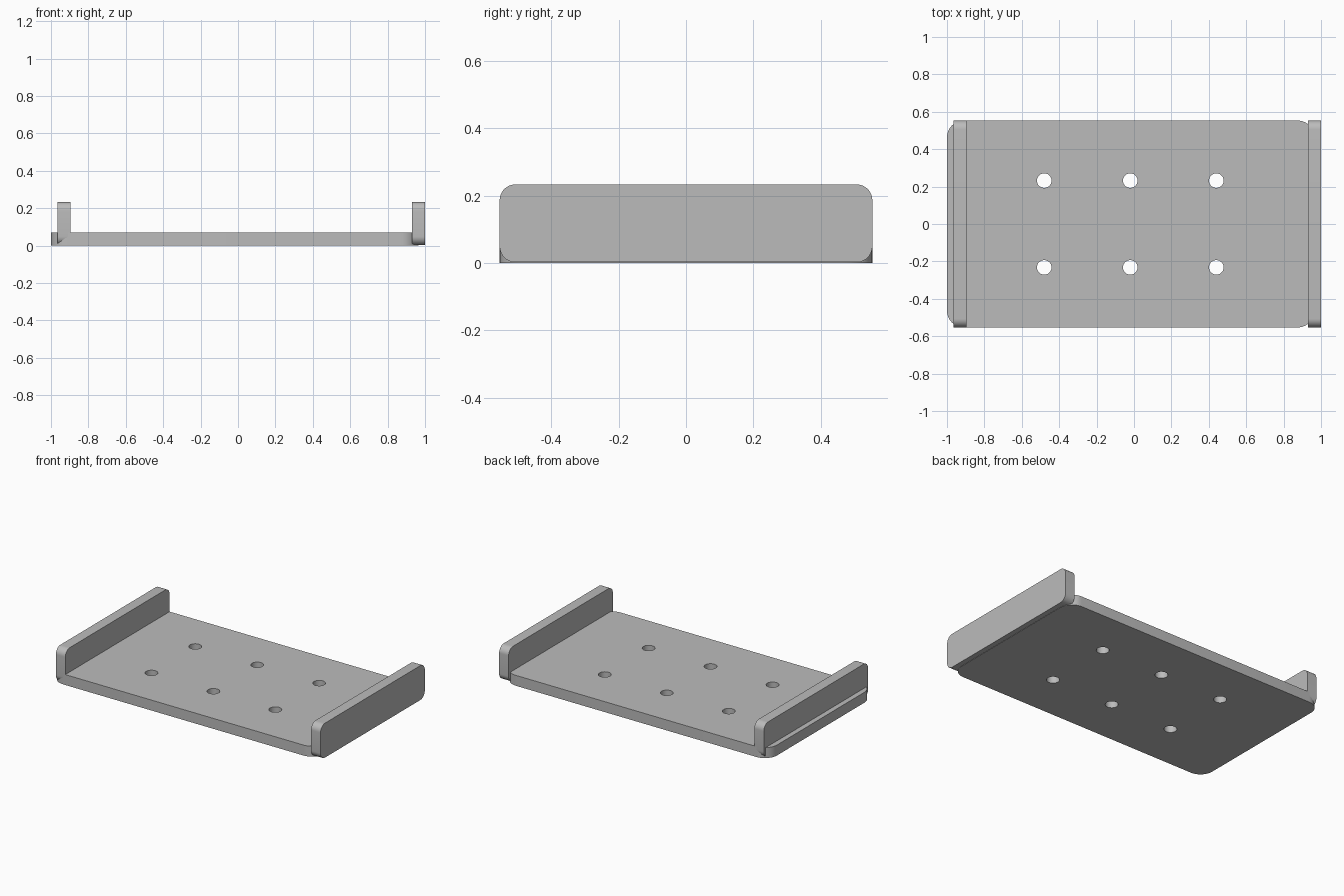
import bpy
import bmesh
import math
from mathutils import Vector

cube = bpy.data.objects.get("Cube")
if cube:
    bpy.data.objects.remove(cube, do_unlink=True)

# One matte grey for the whole tray
grey = bpy.data.materials.new("mid_grey")
grey.use_nodes = True
colour = (0.5, 0.5, 0.5, 1)
grey.diffuse_color = colour
grey.node_tree.nodes["Principled BSDF"].inputs["Base Color"].default_value = colour

HALF_DEPTH = 0.553
THICK = 0.07


def add_object(name, bm):
    mesh = bpy.data.meshes.new(name)
    bm.to_mesh(mesh)
    bm.free()
    mesh.materials.append(grey)
    obj = bpy.data.objects.new(name, mesh)
    bpy.context.collection.objects.link(obj)
    return obj


def rounded_slab(name, low, high, axis, radius):
    """Box whose four edges running along the axis are rounded."""
    low, high = Vector(low), Vector(high)
    bm = bmesh.new()
    bmesh.ops.create_cube(bm, size=1)
    for v in bm.verts:
        v.co = (low + high) / 2 + v.co * (high - low)
    edges = [e for e in bm.edges
             if abs((e.verts[0].co - e.verts[1].co).normalized()[axis]) > 0.9]
    bmesh.ops.bevel(bm, geom=edges, offset=radius, segments=10,
                    profile=0.5, affect='EDGES')
    return add_object(name, bm)


def smooth(obj):
    bpy.ops.object.select_all(action='DESELECT')
    bpy.context.view_layer.objects.active = obj
    obj.select_set(True)
    bpy.ops.object.shade_smooth_by_angle(angle=math.radians(30))


# Base plate with rounded corners in plan
base = rounded_slab("base_plate", (-1, -HALF_DEPTH, 0),
                    (0.965, HALF_DEPTH, THICK), 2, 0.09)

# Six screw holes cut through the base
bm = bmesh.new()
for x in (-0.48, -0.02, 0.44):
    for y in (-0.232, 0.232):
        made = bmesh.ops.create_cone(bm, cap_ends=True, segments=40,
                                     radius1=0.039, radius2=0.039, depth=0.4)
        bmesh.ops.translate(bm, verts=made["verts"], vec=(x, y, 0))
cutter = add_object("hole_cutter", bm)
cutter.hide_render = True
cut = base.modifiers.new("holes", 'BOOLEAN')
cut.operation = 'DIFFERENCE'
cut.solver = 'EXACT'
cut.object = cutter
bpy.context.view_layer.objects.active = base
bpy.ops.object.modifier_apply(modifier=cut.name)
bpy.data.objects.remove(cutter, do_unlink=True)
smooth(base)

# Upright end walls, rounded in side profile
for name, x in (("right_end_wall", -0.965), ("left_end_wall", 0.93)):
    wall = rounded_slab(name, (x, -HALF_DEPTH, 0.002),
                        (x + THICK, HALF_DEPTH, 0.233), 0, 0.047)
    smooth(wall)
